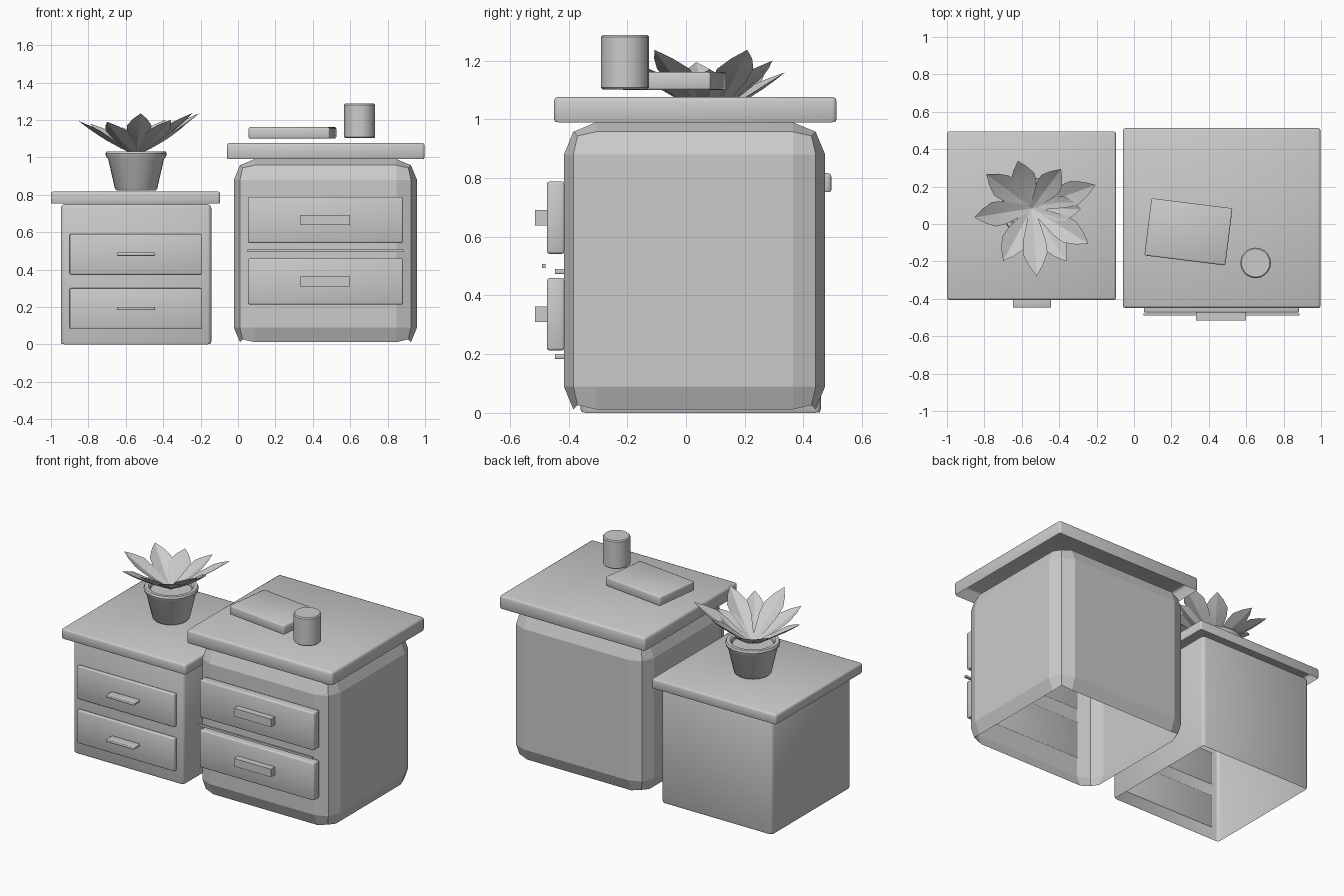
import bpy, bmesh, math
from mathutils import Vector, Matrix

if "Cube" in bpy.data.objects:
    bpy.data.objects.remove(bpy.data.objects["Cube"])


def finish(bm, name, smooth=None):
    bmesh.ops.recalc_face_normals(bm, faces=bm.faces)
    mesh = bpy.data.meshes.new(name)
    bm.to_mesh(mesh)
    bm.free()
    ob = bpy.data.objects.new(name, mesh)
    bpy.context.collection.objects.link(ob)
    if smooth:
        bpy.ops.object.select_all(action='DESELECT')
        ob.select_set(True)
        bpy.context.view_layer.objects.active = ob
        bpy.ops.object.shade_smooth_by_angle(angle=math.radians(smooth))
    return ob


def box(name, x, y, z, bevel=0.0, open_bottom=False, smooth=None):
    """Rounded box from (min, max) ranges; open_bottom leaves a shell cut at z min."""
    zmin = z[0] - (0.293 * bevel if open_bottom else 0)
    lo, hi = Vector((x[0], y[0], zmin)), Vector((x[1], y[1], z[1]))
    bm = bmesh.new()
    bmesh.ops.create_cube(bm, size=1)
    for v in bm.verts:
        v.co = Vector([(lo[i] + hi[i]) / 2 + v.co[i] * (hi[i] - lo[i]) for i in range(3)])
    if bevel:
        bmesh.ops.bevel(bm, geom=bm.edges[:], offset=bevel, segments=2,
                        profile=0.5, affect='EDGES')
    ob_faces = [f for f in bm.faces if min(v.co.z for v in f.verts) < zmin + 1e-4]
    if open_bottom:
        bmesh.ops.delete(bm, geom=ob_faces, context='FACES')
    return finish(bm, name, smooth)


def lathe(name, profile, centre, segments):
    bm = bmesh.new()
    vs = [bm.verts.new((r, 0, z)) for r, z in profile]
    es = [bm.edges.new(p) for p in zip(vs, vs[1:])]
    bmesh.ops.spin(bm, geom=vs + es, cent=(0, 0, 0), axis=(0, 0, 1),
                   angle=math.tau, steps=segments)
    bmesh.ops.remove_doubles(bm, verts=bm.verts, dist=1e-4)
    bmesh.ops.translate(bm, verts=bm.verts, vec=(*centre, 0))
    return finish(bm, name, 35)


# Small left cabinet: open shell, top and two drawers
box("left_body", (-0.947, -0.143), (-0.36, 0.46), (0, 0.75), 0.02, True, 50)
box("left_top", (-1.0, -0.096), (-0.406, 0.495), (0.752, 0.817), 0.012, True, 50)
for i, z in enumerate((0.192, 0.482)):
    box(f"left_drawer_{i}", (-0.9, -0.194), (-0.385, -0.358), (z - 0.108, z + 0.108), 0.006, smooth=50)
    box(f"left_handle_{i}", (-0.647, -0.444), (-0.447, -0.383), (z - 0.009, z + 0.009), 0.004, smooth=50)

# Large right cabinet with heavily rounded edges
box("right_body", (-0.022, 0.957), (-0.416, 0.474), (0.012, 0.99), 0.11, True)
box("right_top", (-0.06, 0.998), (-0.45, 0.513), (0.99, 1.077), 0.015, True, 50)
for i, z in enumerate((0.336, 0.665)):
    box(f"right_drawer_{i}", (0.053, 0.882), (-0.474, -0.414), (z - 0.123, z + 0.123), 0.008, smooth=50)
    box(f"right_handle_{i}", (0.332, 0.6), (-0.515, -0.472), (z - 0.026, z + 0.026))
box("drawer_divider", (0.05, 0.884), (-0.49, -0.478), (0.493, 0.507))

# Book and cup on the right cabinet
book = box("book", (-0.218, 0.218), (-0.154, 0.154), (1.1, 1.161), 0.008, smooth=50)
book.data.transform(Matrix.Translation((0.291, -0.042, 0)) @ Matrix.Rotation(math.radians(-7.1), 4, 'Z'))
lathe("cup", [(0, 1.102), (0.076, 1.102), (0.082, 1.108), (0.082, 1.281), (0.076, 1.288), (0, 1.288)],
      (0.65, -0.208), 20)

# Flower pot with soil
POT = Vector((-0.545, 0.085, 0))
lathe("pot", [(0, 0.823), (0.105, 0.823), (0.113, 0.832), (0.149, 0.99), (0.161, 1.006), (0.164, 1.02),
              (0.158, 1.032), (0.136, 1.032), (0.126, 1.022), (0.124, 1.005), (0, 1.005)], POT.xy, 32)

# Plant leaves: folded pointed blades running from the pot centre to each tip
tips = [(-0.62, 0.337, 1.16), (-0.39, 0.294, 1.2), (-0.205, 0.209, 1.237), (-0.285, 0.08, 1.17),
        (-0.243, -0.107, 1.237), (-0.36, -0.2, 1.2), (-0.52, -0.278, 1.235),
        (-0.7, -0.198, 1.19), (-0.853, 0.035, 1.195), (-0.79, 0.267, 1.18)]
stations = [(0, 0.012), (0.25, 0.038), (0.5, 0.062), (0.68, 0.066), (0.85, 0.038), (1, 0)]
base = POT + Vector((0, 0, 1.01))
for n, tip in enumerate(tips):
    d = Vector(tip) - base
    side = Vector((-d.y, d.x, 0)).normalized()
    up = d.cross(side).normalized()
    bm = bmesh.new()
    rows = []
    for t, w in stations:
        mid = base + d * t - up * 0.05 * t * (1 - t)
        rows.append([bm.verts.new(mid + side * s * w + up * abs(s) * w * 0.3) for s in (-1, 0, 1)])
    for a, b in zip(rows, rows[1:]):
        for k in (0, 1):
            bm.faces.new((a[k], a[k + 1], b[k + 1], b[k]))
    bmesh.ops.remove_doubles(bm, verts=bm.verts, dist=1e-4)
    finish(bm, f"leaf_{n}", 30)
